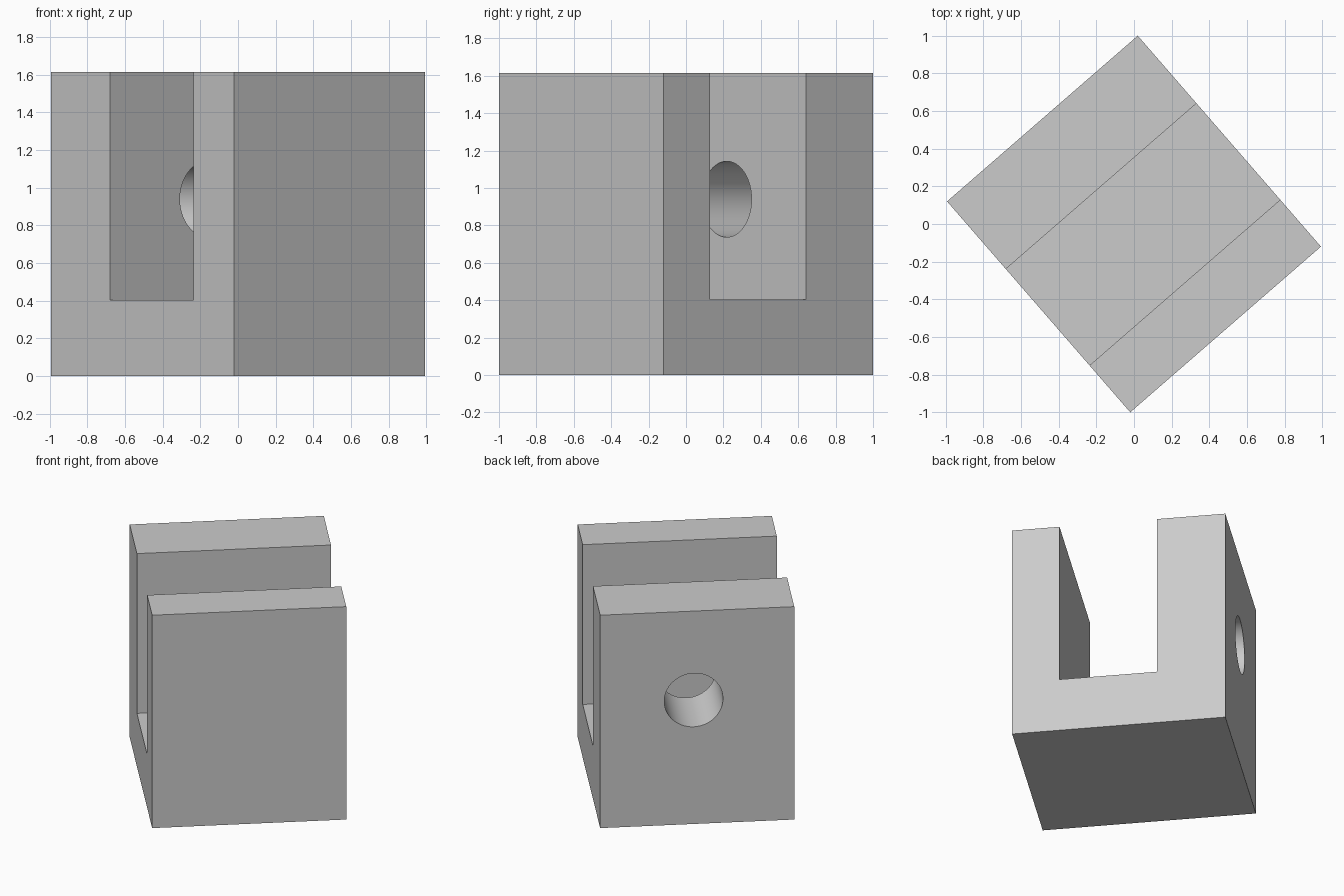
import bpy, bmesh, math
from mathutils import Matrix

cube = bpy.data.objects.get("Cube")
if cube:
    bpy.data.objects.remove(cube, do_unlink=True)

TURN = Matrix.Rotation(math.radians(40.98), 4, 'Z')
HALF_LEN, HALF_DEPTH, HEIGHT = 0.671, 0.742, 1.615
SLOT_FRONT, SLOT_BACK, SLOT_FLOOR = -0.412, 0.266, 0.403
HOLE_U, HOLE_Z, HOLE_R = 0.025, 0.94, 0.203

grey = bpy.data.materials.new("light_grey")
grey.use_nodes = True
colour = (0.6, 0.6, 0.6, 1)
grey.diffuse_color = colour
grey.node_tree.nodes["Principled BSDF"].inputs["Base Color"].default_value = colour


def add_object(name, bm):
    bmesh.ops.recalc_face_normals(bm, faces=bm.faces)
    mesh = bpy.data.meshes.new(name)
    bm.to_mesh(mesh)
    bm.free()
    mesh.materials.append(grey)
    obj = bpy.data.objects.new(name, mesh)
    bpy.context.collection.objects.link(obj)
    obj.matrix_world = TURN
    return obj


# U-shaped block: slotted profile extruded along its length
profile = [(-HALF_DEPTH, 0), (HALF_DEPTH, 0), (HALF_DEPTH, HEIGHT),
           (SLOT_BACK, HEIGHT), (SLOT_BACK, SLOT_FLOOR),
           (SLOT_FRONT, SLOT_FLOOR), (SLOT_FRONT, HEIGHT), (-HALF_DEPTH, HEIGHT)]
bm = bmesh.new()
face = bm.faces.new([bm.verts.new((-HALF_LEN, y, z)) for y, z in profile])
side = bmesh.ops.extrude_face_region(bm, geom=[face])["geom"]
bmesh.ops.translate(bm, vec=(2 * HALF_LEN, 0, 0),
                    verts=[v for v in side if isinstance(v, bmesh.types.BMVert)])
block = add_object("clevis_block", bm)

# Round hole through the thick back wall only
bm = bmesh.new()
place = Matrix.Translation((HOLE_U, (SLOT_BACK + HALF_DEPTH) / 2, HOLE_Z)) @ Matrix.Rotation(math.pi / 2, 4, 'X')
bmesh.ops.create_cone(bm, cap_ends=True, segments=64, radius1=HOLE_R, radius2=HOLE_R,
                      depth=HALF_DEPTH - SLOT_BACK + 0.2, matrix=place)
cutter = add_object("hole_cutter", bm)
cutter.hide_render = True

cut = block.modifiers.new("hole", 'BOOLEAN')
cut.operation = 'DIFFERENCE'
cut.solver = 'EXACT'
cut.object = cutter
bpy.ops.object.select_all(action='DESELECT')
block.select_set(True)
bpy.context.view_layer.objects.active = block
bpy.ops.object.modifier_apply(modifier=cut.name)
bpy.data.objects.remove(cutter, do_unlink=True)
bpy.ops.object.shade_smooth_by_angle(angle=math.radians(30))
